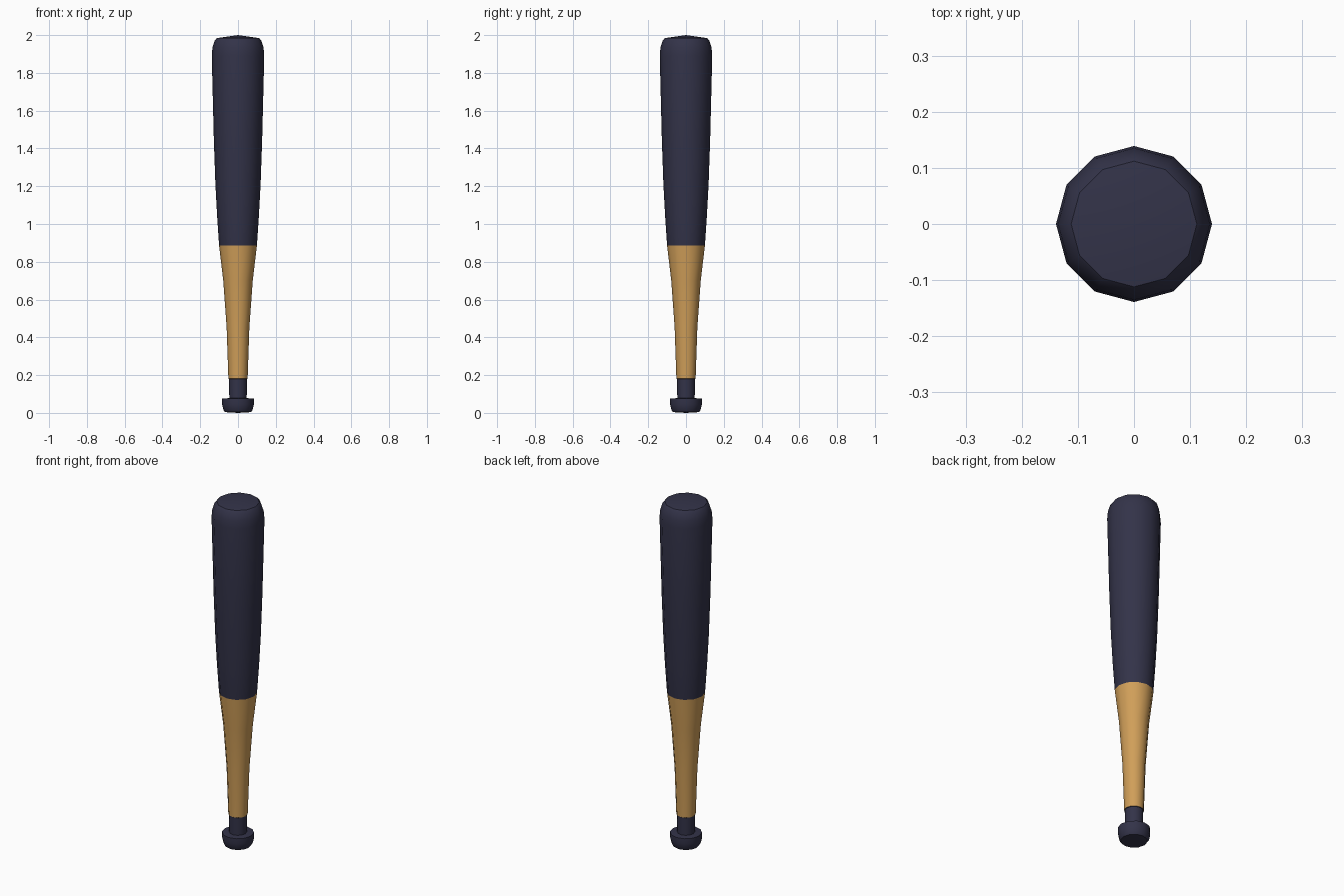
import bpy, math

if "Cube" in bpy.data.objects:
    bpy.data.objects.remove(bpy.data.objects["Cube"])

SIDES = 12


def material(name, colour):
    m = bpy.data.materials.new(name)
    m.diffuse_color = (*colour, 1)
    m.use_nodes = True
    m.node_tree.nodes["Principled BSDF"].inputs["Base Color"].default_value = m.diffuse_color
    return m


navy = material("dark navy", (0.033, 0.033, 0.066))
wood = material("golden wood", (0.63, 0.345, 0.100))


def lathe(name, profile, rule):
    """Turn (radius, height) points around z; rule maps height to material index."""
    verts, rings, faces = [], [], []
    for r, z in profile:
        start = len(verts)
        n = 1 if r == 0 else SIDES
        for i in range(n):
            a = 2 * math.pi * i / SIDES
            verts.append((r * math.cos(a), r * math.sin(a), z))
        rings.append([start + i % n for i in range(SIDES)])
    for lo, hi in zip(rings, rings[1:]):
        for i in range(SIDES):
            j = (i + 1) % SIDES
            quad = [lo[i], lo[j], hi[j], hi[i]]
            faces.append(list(dict.fromkeys(quad)))
    mesh = bpy.data.meshes.new(name)
    mesh.from_pydata(verts, [], faces)
    mesh.materials.append(navy)
    mesh.materials.append(wood)
    for p in mesh.polygons:
        p.material_index = rule(p.center.z)
    ob = bpy.data.objects.new(name, mesh)
    bpy.context.collection.objects.link(ob)
    bpy.ops.object.select_all(action='DESELECT')
    ob.select_set(True)
    bpy.context.view_layer.objects.active = ob
    bpy.ops.object.shade_smooth_by_angle(angle=math.radians(40))
    return ob


# whole bat: knob, dark collar, bare wood grip, dark barrel with rounded end
bat = [
    (0, 0.0), (0.069, 0.004), (0.077, 0.016), (0.084, 0.045), (0.084, 0.076),
    (0.046, 0.078), (0.048, 0.18),
    (0.051, 0.182), (0.060, 0.45), (0.078, 0.70), (0.100, 0.885),
    (0.111, 1.05), (0.120, 1.22), (0.128, 1.45), (0.139, 1.89),
    (0.135, 1.935), (0.123, 1.972), (0.112, 1.984), (0, 2.0),
]
lathe("baseball_bat", bat, lambda z: 1 if 0.181 < z < 0.885 else 0)
